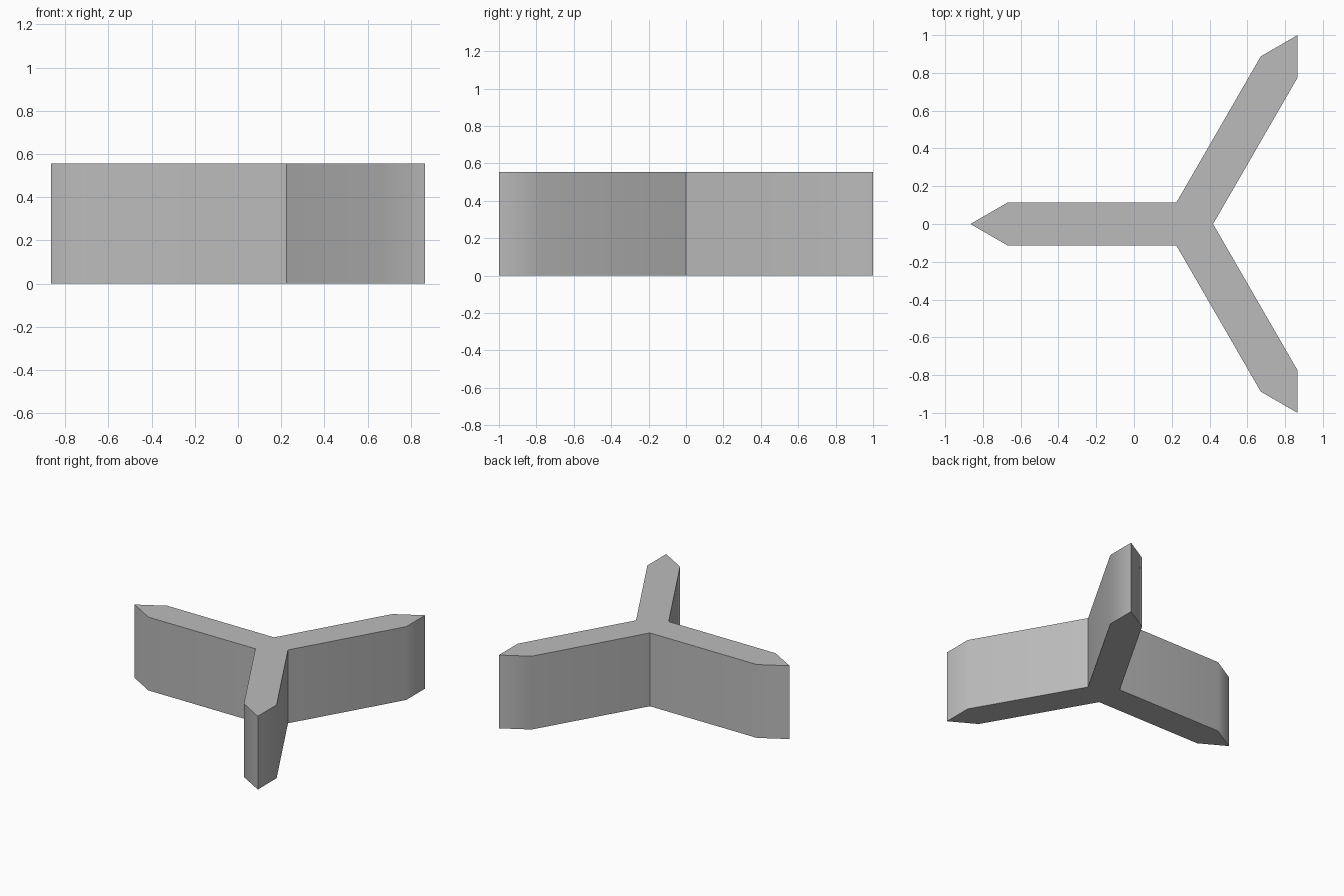
import bpy
import bmesh
from math import cos, sin, pi, radians, sqrt
from mathutils import Vector

cube = bpy.data.objects.get("Cube")
if cube:
    bpy.data.objects.remove(cube, do_unlink=True)

HEIGHT = 0.555
HALF_WIDTH = 0.1125
REACH = 2 / sqrt(3)                 # hub to arm tip
SHOULDER = REACH - HALF_WIDTH * sqrt(3)
NOTCH = HALF_WIDTH / sin(pi / 3)    # hub to inner corner
HUB_X = REACH * 0.25

# Single matte grey
grey = bpy.data.materials.new("plain grey")
grey.use_nodes = True
colour = (0.5, 0.5, 0.5, 1)
grey.diffuse_color = colour
grey.node_tree.nodes["Principled BSDF"].inputs["Base Color"].default_value = colour

# Outline: shoulder, tip, shoulder and inner corner for each arm
outline = []
for arm in range(3):
    angle = pi / 3 + arm * 2 * pi / 3
    along = Vector((cos(angle), sin(angle), 0))
    across = Vector((-sin(angle), cos(angle), 0))
    corner = angle + pi / 3
    outline += [
        along * SHOULDER - across * HALF_WIDTH,
        along * REACH,
        along * SHOULDER + across * HALF_WIDTH,
        Vector((cos(corner), sin(corner), 0)) * NOTCH,
    ]

# Raise the outline into a solid
bm = bmesh.new()
hub = Vector((HUB_X, 0, 0))
base = bm.faces.new([bm.verts.new(p + hub) for p in outline])
raised = bmesh.ops.extrude_face_region(bm, geom=[base], use_keep_orig=True)
top = [v for v in raised["geom"] if isinstance(v, bmesh.types.BMVert)]
bmesh.ops.translate(bm, verts=top, vec=(0, 0, HEIGHT))
bmesh.ops.recalc_face_normals(bm, faces=bm.faces)

mesh = bpy.data.meshes.new("three_arm_block")
bm.to_mesh(mesh)
bm.free()
mesh.materials.append(grey)
block = bpy.data.objects.new("three_arm_block", mesh)
bpy.context.collection.objects.link(block)

# Soft shoulders, crisp tips, corners and rims
bpy.context.view_layer.objects.active = block
block.select_set(True)
bpy.ops.object.shade_smooth_by_angle(angle=radians(35))
weighted = block.modifiers.new("Weighted normals", "WEIGHTED_NORMAL")
weighted.keep_sharp = True
